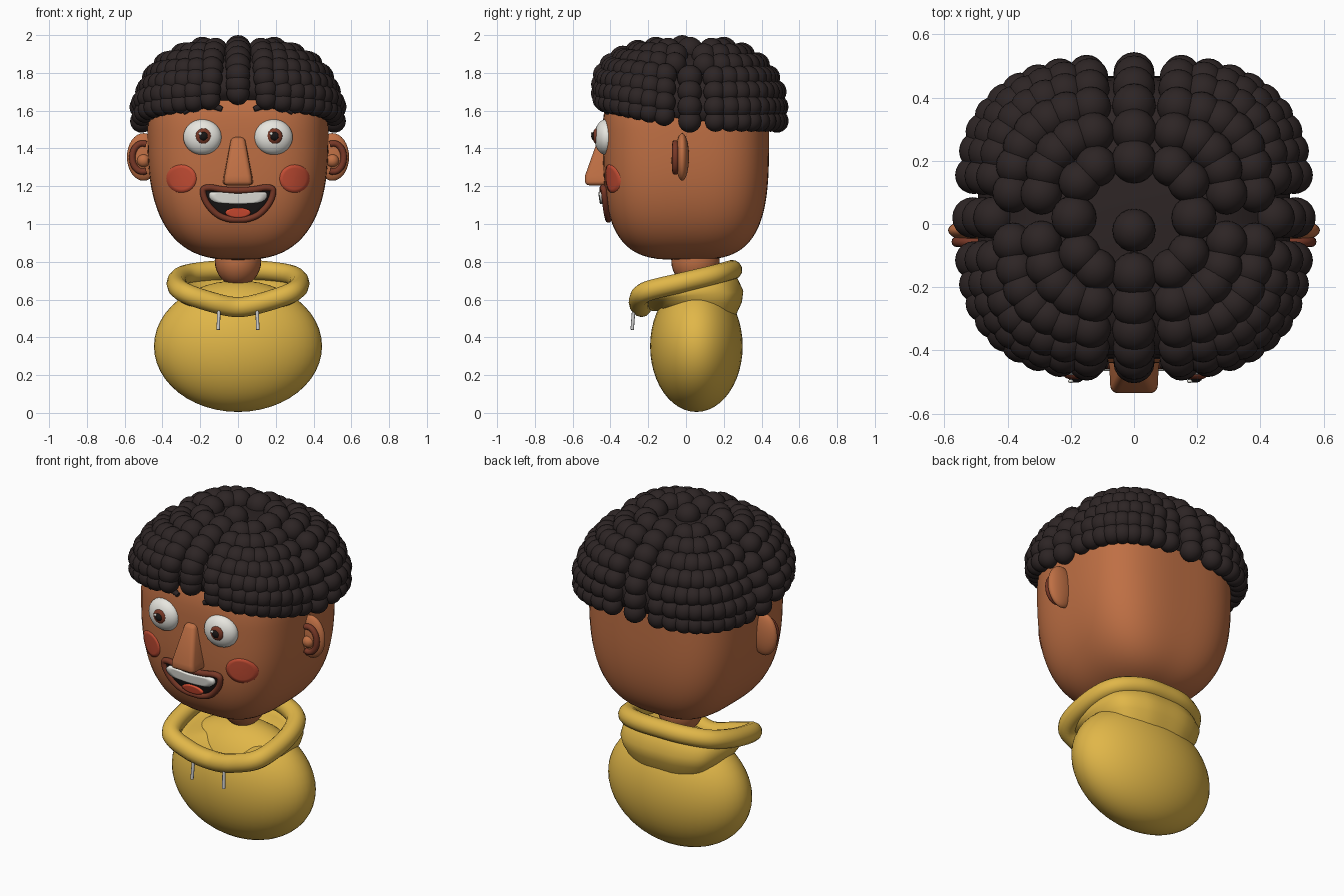
import bpy, bmesh, math
from mathutils import Vector, Matrix

if "Cube" in bpy.data.objects:
    bpy.data.objects.remove(bpy.data.objects["Cube"])

def mat(name, r, g, b):
    m = bpy.data.materials.new(name)
    m.diffuse_color = (r, g, b, 1)
    m.use_nodes = True
    m.node_tree.nodes["Principled BSDF"].inputs["Base Color"].default_value = m.diffuse_color
    return m

SKIN = mat("brown skin", .52, .16, .058)
LIP = mat("dark red brown", .19, .04, .02)
HAIR = mat("dark hair", .026, .018, .018)
BLACK = mat("black", .01, .008, .008)
WHITE = mat("warm white", .8, .79, .74)
BLUSH = mat("cheek red", .56, .075, .035)
TONGUE = mat("tongue red", .72, .08, .035)
YELLOW = mat("mustard yellow", .75, .47, .065)
GREY = mat("string grey", .6, .6, .6)

def finish(bm, name, m, smooth=True):
    bmesh.ops.recalc_face_normals(bm, faces=bm.faces)
    me = bpy.data.meshes.new(name)
    bm.to_mesh(me)
    bm.free()
    me.materials.append(m)
    for p in me.polygons:
        p.use_smooth = smooth
    ob = bpy.data.objects.new(name, me)
    bpy.context.collection.objects.link(ob)
    return ob

def ball(name, c, r, m, turn=0, seg=32):
    bm = bmesh.new()
    mx = Matrix.Translation(c) @ Matrix.Rotation(turn, 4, 'Z') @ Matrix.Diagonal((*r, 1))
    bmesh.ops.create_uvsphere(bm, u_segments=seg, v_segments=seg // 2, radius=1, matrix=mx)
    return finish(bm, name, m)

def loft(name, rings, m, caps=(True, True)):
    bm = bmesh.new()
    vs = [[bm.verts.new(p) for p in r] for r in rings]
    n = len(vs[0])
    for a, b in zip(vs, vs[1:]):
        for i in range(n):
            j = (i + 1) % n
            bm.faces.new((a[i], a[j], b[j], b[i]))
    if caps[0]: bm.faces.new(vs[0])
    if caps[1]: bm.faces.new(vs[-1])
    return finish(bm, name, m)

def smooth_path(pts, cyclic, k=6):
    """Catmull-Rom resampling of a short point list."""
    P = [Vector(p) for p in pts]
    n = len(P)
    get = (lambda i: P[i % n]) if cyclic else (lambda i: P[max(0, min(n - 1, i))])
    out = []
    for i in range(n if cyclic else n - 1):
        a, b, c, d = (get(i + j) for j in (-1, 0, 1, 2))
        for s in range(k):
            t = s / k
            out.append(.5 * (2*b + (c - a)*t + (2*a - 5*b + 4*c - d)*t*t + (3*b - a - 3*c + d)*t**3))
    return out if cyclic else out + [P[-1]]

def tube(name, path, r, m, cyclic=False, taper=None):
    cu = bpy.data.curves.new(name, 'CURVE')
    cu.dimensions = '3D'
    cu.bevel_depth = r
    cu.bevel_resolution = 4
    cu.use_fill_caps = True
    s = cu.splines.new('POLY')
    s.points.add(len(path) - 1)
    s.use_cyclic_u = cyclic
    for i, p in enumerate(path):
        s.points[i].co = (*p, 1)
        s.points[i].radius = taper(i / (len(path) - 1)) if taper else 1
    s.use_smooth = True
    cu.materials.append(m)
    ob = bpy.data.objects.new(name, cu)
    bpy.context.collection.objects.link(ob)
    return ob

# Head: rounded box, its radii set by height
N = 3.2
def head_r(z):
    if z < 1.5:
        q = (1.5 - z) / .69
        return .48 * (1 - q**2.7)**(1 / 2.7), .44 * (1 - q**3.4)**(1 / 3.4)
    k = (1 - ((z - 1.5) / .37)**2.5)**.4
    return .48 * k, .44 * k

def face_y(x, z, off=0):
    rx, ry = head_r(z)
    return -ry * max(0, 1 - (abs(x) / rx)**N)**(1 / N) - off

def head_ring(z):
    rx, ry = head_r(z)
    ring = []
    for i in range(72):
        c, s = math.cos(i * math.tau / 72), math.sin(i * math.tau / 72)
        k = (abs(c)**N + abs(s)**N)**(-1 / N)
        ring.append((rx * k * c, ry * k * s, z))
    return ring

heights = [1.5 - .69 * math.sin(math.pi / 2 * (1 - i / 24)) for i in range(25)]
heights[0] = .8103
heights += [1.5 + .369 * math.sin(math.pi / 2 * i / 10) for i in range(1, 10)]
loft("head", [head_ring(z) for z in heights], SKIN)

def patch(name, outline, off, m):
    """Plate that follows the face inside an (x, z) outline."""
    cx = sum(p[0] for p in outline) / len(outline)
    cz = sum(p[1] for p in outline) / len(outline)
    rings = []
    for k in (.02, .25, .5, .75, 1):
        pts = [(cx + (x - cx) * k, cz + (z - cz) * k) for x, z in outline]
        rings.append([(x, face_y(x, z, off), z) for x, z in pts])
    rings.append([(x, face_y(x, z, -.005), z) for x, z in outline])
    return loft(name, rings, m, (True, False))

def oval(cx, cz, rx, rz, n=32):
    return [(cx + rx * math.cos(i * math.tau / n), cz + rz * math.sin(i * math.tau / n)) for i in range(n)]

# Paired face parts
for sd, side in ((-1, "left"), (1, "right")):
    patch(side + "_cheek", oval(sd * .3, 1.24, .08, .074), .004, BLUSH)
    ex = sd * .188
    ball(side + "_eye", (ex, -.425, 1.46), (.102, .06, .094), WHITE, sd * .1)
    ball(side + "_iris", (ex + .005, -.474, 1.465), (.042, .02, .042), LIP)
    ball(side + "_pupil", (ex + .005, -.484, 1.465), (.024, .018, .024), BLACK)
    ball(side + "_eye_glint", (ex - .012, -.497, 1.478), (.009, .006, .009), WHITE, 0, 12)
    brow = smooth_path([(sd * x, face_y(x, z, .012), z) for x, z in
                        ((.085, 1.607), (.14, 1.628), (.2, 1.63), (.25, 1.617), (.29, 1.59))], False)
    tube(side + "_brow", brow, .021, HAIR, taper=lambda t: .65 + .35 * math.sin(math.pi * t))
    # Ears with a dark inner fold
    ball(side + "_ear", (sd * .5, -.02, 1.355), (.088, .036, .126), SKIN)
    arc = []
    for i in range(17):
        a = math.radians(-110 + 220 * i / 16)
        arc.append((sd * (.505 + .055 * math.cos(a)), -.056, 1.352 + .075 * math.sin(a)))
    tube(side + "_ear_fold", arc, .017, LIP)
    ball(side + "_ear_inner", (sd * .5, -.05, 1.335), (.034, .03, .034), SKIN)
    # Hood strings
    tube(side + "_string", [(sd * .1, -.275, .57), (sd * .105, -.285, .44)], .009, GREY)

# Nose: bevelled wedge
bm = bmesh.new()
prof = ((1.205, .085, -.38, -.535), (1.255, .078, -.38, -.535), (1.46, .038, -.38, -.462))
vs = [[bm.verts.new((x, y, z)) for x, y in ((-w, b), (w, b), (w * .9, f), (-w * .9, f))] for z, w, b, f in prof]
for a, b in zip(vs, vs[1:]):
    for i in range(4):
        bm.faces.new((a[i], a[(i + 1) % 4], b[(i + 1) % 4], b[i]))
bm.faces.new(vs[0])
bm.faces.new(vs[-1])
nose = finish(bm, "nose", SKIN)
bv = nose.modifiers.new("round", 'BEVEL')
bv.width, bv.segments = .022, 4

# Mouth: dark inside, lips, teeth and tongue
half = ((.08, 1.182), (.15, 1.193), (.185, 1.178), (.168, 1.115), (.115, 1.055), (.055, 1.028))
pts = [(0, 1.178)] + list(half) + [(0, 1.024)] + [(-x, z) for x, z in reversed(half)]
lips = [(p.x, p.y) for p in smooth_path([(x, z, 0) for x, z in pts], True)]
patch("mouth_inside", lips, .012, BLACK)
tube("lips", [(x, face_y(x, z, .012), z) for x, z in lips], .017, LIP, True)
th = ((.08, 1.168), (.145, 1.168), (.152, 1.14), (.12, 1.115), (.06, 1.108))
pts = [(0, 1.162)] + list(th) + [(0, 1.106)] + [(-x, z) for x, z in reversed(th)]
patch("teeth", [(p.x, p.y) for p in smooth_path([(x, z, 0) for x, z in pts], True, 4)], .036, WHITE)
patch("tongue", oval(0, 1.06, .068, .026), .025, TONGUE)

# Hair: rows of balls (height, x radius, y radius, count, ball size, front lift)
rows = ((1.545, .51, .462, 40, .057, .105), (1.62, .51, .458, 40, .06, .085),
        (1.70, .48, .448, 40, .06, .065), (1.775, .442, .412, 36, .062, .045),
        (1.84, .385, .355, 30, .064, .025), (1.89, .295, .275, 22, .066, .01),
        (1.92, .19, .18, 12, .066, 0))
def row_point(row, t, k=1):
    z, rx, ry, n, r, lift = row
    c, s = math.cos(t), math.sin(t)
    x = rx * math.copysign(abs(c)**.66, c)
    y = ry * math.copysign(abs(s)**.66, s)
    if y < 0:
        z += lift * (-y / ry) + .4 * lift * math.exp(-(x / .13)**2) * (-y / ry)
    return Vector((x * k, y * k + .02, z))

bm = bmesh.new()
for row in rows:
    for i in range(row[3]):
        p = row_point(row, math.tau * i / row[3] + math.pi / 2)
        axis = abs(p.x) < .02 or abs(p.y - .02) < .02
        bmesh.ops.create_icosphere(bm, subdivisions=3, radius=row[4] * (1.08 if axis else 1),
                                   matrix=Matrix.Translation(p))
bmesh.ops.create_icosphere(bm, subdivisions=3, radius=.068, matrix=Matrix.Translation((0, -.02, 1.932)))
finish(bm, "hair_curls", HAIR)
loft("scalp", [[row_point(r, math.tau * i / 80, .97) for i in range(80)] for r in rows], HAIR)

# Neck and body
ball("neck", (0, .05, .805), (.123, .128, .135), SKIN)
ball("body", (0, .055, .353), (.445, .245, .348), YELLOW, 0, 48)

# Hood: tilted rim tube plus a lofted bag, open around the neck
side = ((.14, -.25, .587), (.29, -.215, .64), (.325, -.02, .69), (.28, .15, .73), (.15, .23, .752))
pts = [(0, -.235, .56)] + list(side) + [(0, .245, .757)] + [(-x, y, z) for x, y, z in reversed(side)]
rim = smooth_path(pts, True, 8)
tube("hood_rim", rim, .053, YELLOW, True)
def remap(kx, ky, oy, dz, slope):
    return [(p.x * kx, p.y * ky + oy, p.z - dz - slope * p.y) for p in rim]
loft("hood_bag", [
    remap(.5, .5, .05, .07, .25),
    remap(.8, .82, .02, .05, .12),
    remap(.95, .97, .01, .01, 0),
    remap(1.02, .98, .035, .03, .08),
    remap(1.0, .88, .088, .07, .17),
    remap(.95, .84, .09, .11, .25),
    remap(.84, .72, .085, .16, .35)], YELLOW, (False, False))
